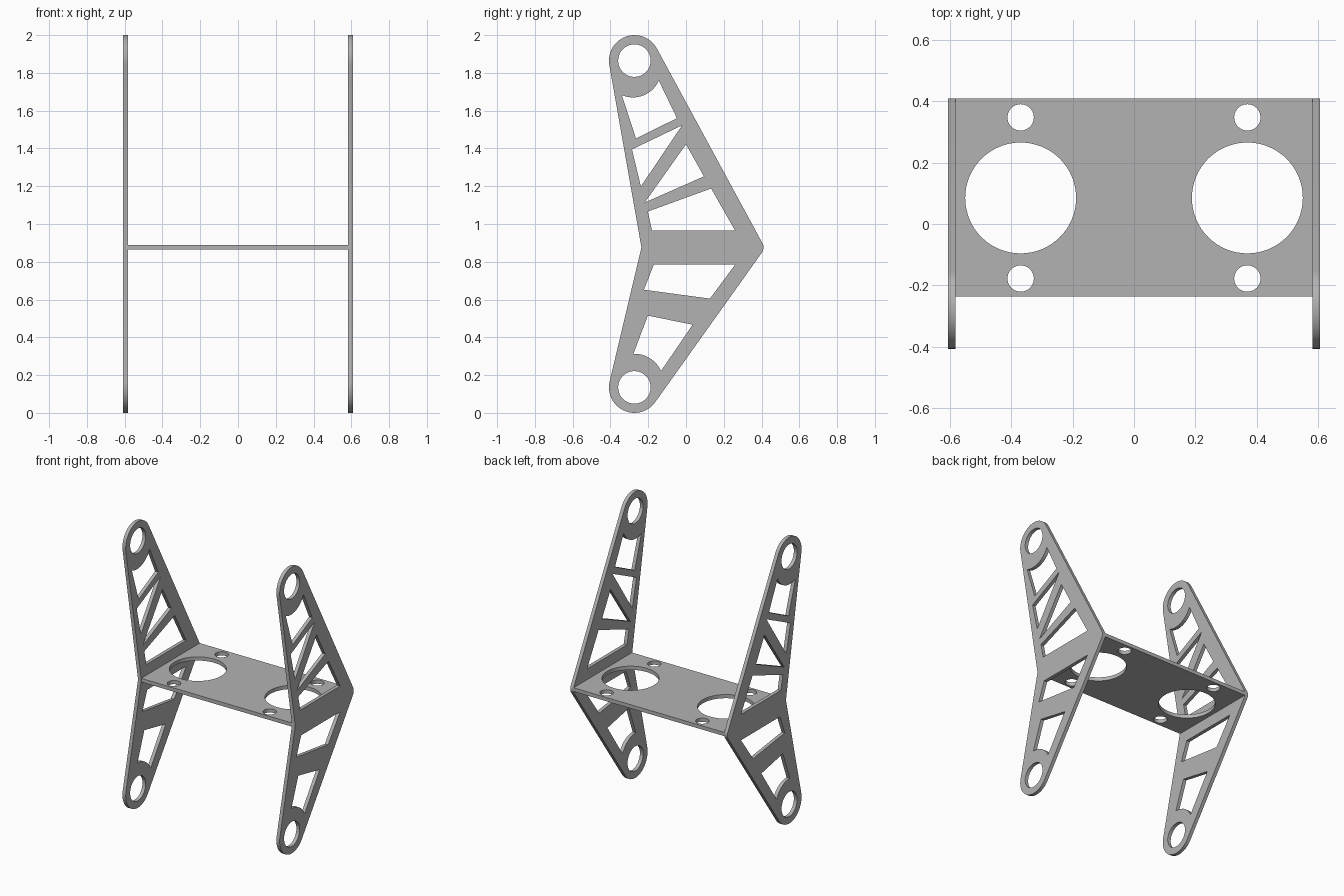
import bpy, bmesh
from math import cos, sin, radians
from mathutils import Matrix

if "Cube" in bpy.data.objects:
    bpy.data.objects.remove(bpy.data.objects["Cube"])

grey = bpy.data.materials.new("plain grey")
grey.use_nodes = True
grey.diffuse_color = (0.45, 0.45, 0.45, 1)
grey.node_tree.nodes["Principled BSDF"].inputs["Base Color"].default_value = (0.45, 0.45, 0.45, 1)


def arc(cx, cy, r, start, end, n=24):
    """Points along an arc, angles in degrees."""
    angles = [radians(start + (end - start) * i / n) for i in range(n + 1)]
    return [(cx + r * cos(a), cy + r * sin(a)) for a in angles]


def circle(cx, cy, r, n=64):
    return arc(cx, cy, r, 0, 360, n)[:-1]


def sheet(name, loops, thickness, matrix):
    """Flat sheet: the first loop is the outline, the others are holes."""
    curve = bpy.data.curves.new(name, "CURVE")
    curve.dimensions = "2D"
    curve.fill_mode = "BOTH"
    curve.extrude = thickness / 2
    for loop in loops:
        spline = curve.splines.new("POLY")
        spline.points.add(len(loop) - 1)
        for point, (x, y) in zip(spline.points, loop):
            point.co = (x, y, 0, 1)
        spline.use_cyclic_u = True
    obj = bpy.data.objects.new(name, curve)
    bpy.context.collection.objects.link(obj)
    bpy.ops.object.select_all(action="DESELECT")
    obj.select_set(True)
    bpy.context.view_layer.objects.active = obj
    bpy.ops.object.convert(target="MESH")
    obj = bpy.context.object
    bm = bmesh.new()
    bm.from_mesh(obj.data)
    bmesh.ops.remove_doubles(bm, verts=bm.verts, dist=0.0001)
    bmesh.ops.recalc_face_normals(bm, faces=bm.faces)
    bm.transform(matrix)
    bm.to_mesh(obj.data)
    bm.free()
    obj.data.materials.clear()
    obj.data.materials.append(grey)
    bpy.ops.object.shade_smooth_by_angle(angle=radians(30))
    return obj


# Side bracket: bent arm with a round hub at each end
HUB_Y, TOP_Z, LOW_Z, MID_Z = -0.273, 1.865, 0.135, 0.876
outline = (arc(HUB_Y, LOW_Z, 0.135, 166.6, 324.7)
           + arc(0.36, MID_Z, 0.05, -35.3, 28.2, 8)
           + arc(HUB_Y, TOP_Z, 0.135, 28.2, 190.1)
           + [(-0.236, MID_Z)])
holes = [
    circle(HUB_Y, TOP_Z, 0.086),
    circle(HUB_Y, LOW_Z, 0.086),
    # upper truss windows, from the hub down
    arc(-0.281, 1.82, 0.15, 247, 336, 14) + [(-0.048, 1.56), (-0.265, 1.453)],
    [(-0.286, 1.395), (-0.021, 1.522), (-0.239, 1.199)],
    [(0, 1.422), (0.095, 1.252), (-0.218, 1.114)],
    [(-0.202, 1.066), (0.133, 1.188), (0.26, 0.965), (-0.18, 0.965)],
    # lower windows
    [(-0.17, 0.785), (0.26, 0.785), (0.127, 0.605), (-0.223, 0.652)],
    arc(-0.273, 0.159, 0.154, 92, 24, 14) + [(0.035, 0.467), (-0.202, 0.515)],
]
for name, side in (("left_bracket", 1), ("right_bracket", -1)):
    to_side = Matrix(((0, 0, 1, side * 0.595), (1, 0, 0, 0), (0, 1, 0, 0), (0, 0, 0, 1)))
    sheet(name, [outline] + holes, 0.025, to_side)

# Cross plate with two large openings and four bolt holes
plate = [[(-0.585, -0.236), (0.585, -0.236), (0.585, 0.409), (-0.585, 0.409)]]
for x in (-0.37, 0.37):
    plate.append(circle(x, 0.085, 0.181))
    plate += [circle(x, y, 0.043, 40) for y in (-0.178, 0.348)]
sheet("cross_plate", plate, 0.026, Matrix.Translation((0, 0, MID_Z + 0.001)))
